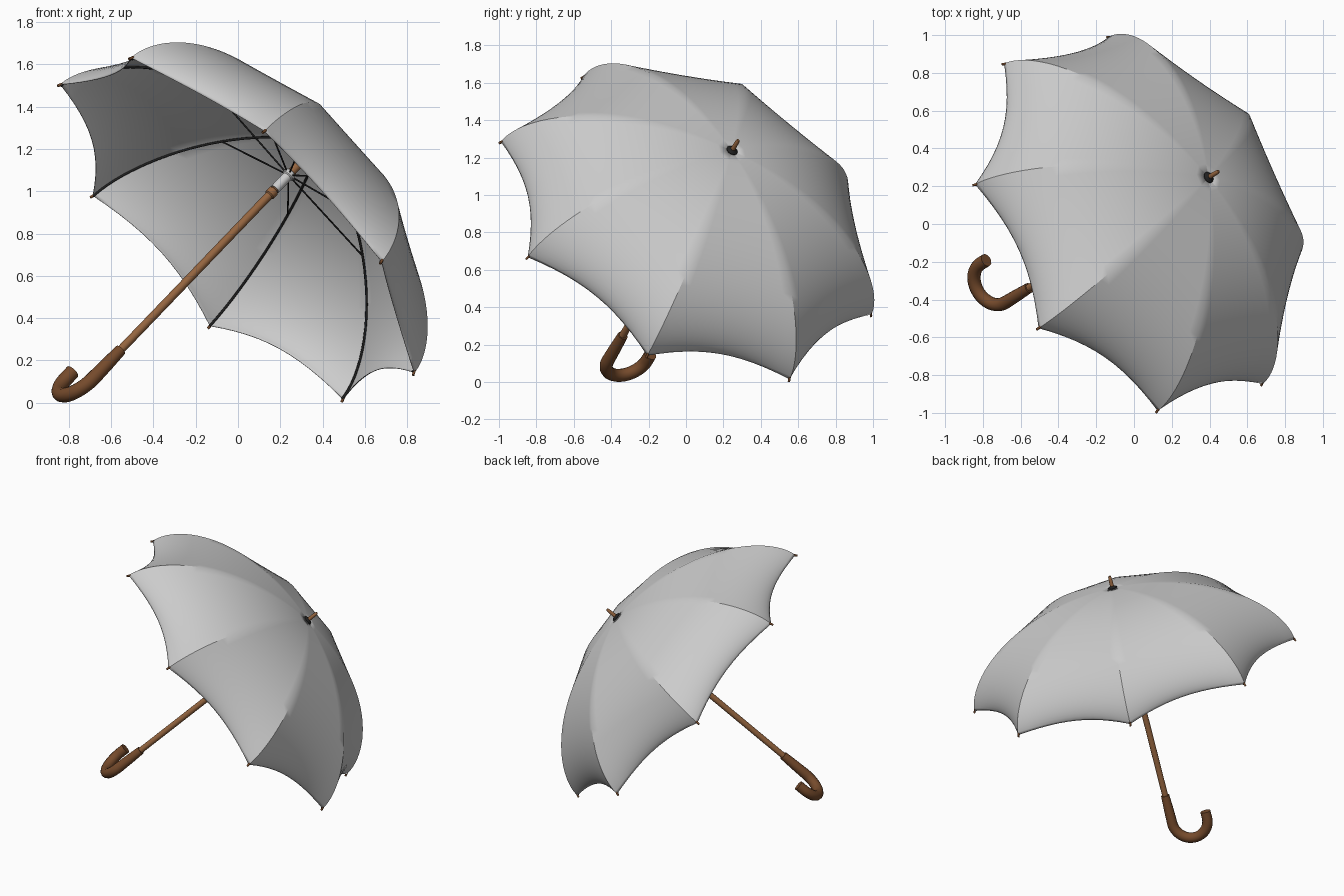
import bpy, math
from mathutils import Vector, Matrix

if "Cube" in bpy.data.objects:
    bpy.data.objects.remove(bpy.data.objects["Cube"])

# Tilted frame: local z is the shaft axis, local x points at the first rib tip
W = Vector((0.637, 0.392, 0.663)).normalized()
U = Vector((0.114, -0.902, 0.416))
U = (U - W * U.dot(W)).normalized()
V = W.cross(U)
FRAME = Matrix.Translation((-0.004, 0.001, 0.823)) @ Matrix((U, V, W)).transposed().to_4x4()

R, H, RIBS = 1.10, 0.625, 8      # canopy radius, height, rib count
ROWS, COLS = 28, 12              # canopy grid per panel


def material(name, rgb):
    m = bpy.data.materials.new(name)
    m.diffuse_color = (*rgb, 1)
    m.use_nodes = True
    m.node_tree.nodes["Principled BSDF"].inputs["Base Color"].default_value = m.diffuse_color
    return m


BROWN = material("wood", (0.30, 0.13, 0.05))
DARK = material("dark_wood", (0.18, 0.07, 0.025))
BLACK = material("black_metal", (0.015, 0.015, 0.015))


def profile(t):
    """Rib curve, t = 0 at the crown and 1 at the tip, as (radius, height)."""
    a = t * math.pi / 2
    return R * math.sin(a), H * max(math.cos(a), 0) ** 1.2


def polar(r, k, z):
    a = k * 2 * math.pi / RIBS
    return Vector((r * math.cos(a), r * math.sin(a), z))


def add(name, data, mat=None):
    ob = bpy.data.objects.new(name, data)
    bpy.context.collection.objects.link(ob)
    ob.matrix_world = FRAME
    if mat:
        data.materials.append(mat)
    return ob


def tubes(name, paths, radius, mat):
    cu = bpy.data.curves.new(name, 'CURVE')
    cu.dimensions = '3D'
    cu.bevel_depth = radius
    cu.bevel_resolution = 4 if radius > 0.01 else 1
    cu.use_fill_caps = True
    for pts in paths:
        s = cu.splines.new('POLY')
        s.points.add(len(pts) - 1)
        for p, co in zip(s.points, pts):
            p.co = (*co, 1)
        s.use_smooth = True
    return add(name, cu, mat)


def smooth(ob):
    bpy.ops.object.select_all(action='DESELECT')
    ob.select_set(True)
    bpy.context.view_layer.objects.active = ob
    bpy.ops.object.shade_smooth_by_angle()


def lathe(name, outline, mat=None, n=24):
    """Turn an (r, z) outline about the shaft axis."""
    verts = [(r * math.cos(2 * math.pi * i / n), r * math.sin(2 * math.pi * i / n), z)
             for r, z in outline for i in range(n)]
    faces = [(j * n + i, j * n + (i + 1) % n, (j + 1) * n + (i + 1) % n, (j + 1) * n + i)
             for j in range(len(outline) - 1) for i in range(n)]
    last = (len(outline) - 1) * n
    faces += [tuple(reversed(range(n))), tuple(range(last, last + n))]
    me = bpy.data.meshes.new(name)
    me.from_pydata(verts, [], faces)
    ob = add(name, me, mat)
    smooth(ob)
    return ob


# Canopy: panels stretched flat between ribs with a scalloped hem
n = RIBS * COLS
verts, faces = [], []
for j in range(ROWS + 1):
    t = 0.012 + 0.988 * j / ROWS
    r, z = profile(t)
    for i in range(n):
        k, a = divmod(i, COLS)
        a /= COLS
        p = polar(r, k, z).lerp(polar(r, k + 1, z), a)
        sag = 4 * a * (1 - a)
        s = 1 - 0.062 * sag * t ** 3
        verts.append((p.x * s, p.y * s, p.z + 0.04 * sag * t ** 6))
for j in range(ROWS):
    for i in range(n):
        i2 = (i + 1) % n
        faces.append((j * n + i, (j + 1) * n + i, (j + 1) * n + i2, j * n + i2))
me = bpy.data.meshes.new("canopy")
me.from_pydata(verts, [], faces)
canopy = add("canopy", me)
smooth(canopy)
mod = canopy.modifiers.new("thickness", 'SOLIDIFY')
mod.thickness = 0.003

# Ribs under the seams, stretchers and rib end caps
ribs, stretchers, caps = [], [], []
for k in range(RIBS):
    pts = []
    for j in range(25):
        r, z = profile(0.015 + 0.985 * j / 24)
        pts.append(polar(r - 0.008 * r / R, k, z - 0.008 * (1 - r / R) - 0.003))
    ribs.append(pts)
    stretchers.append([polar(0.022, k, 0.385), polar(0.61, k, 0.488)])
    caps.append([polar(R - 0.008, k, 0.012), polar(R + 0.004, k, -0.014)])
tubes("ribs", ribs, 0.006, BLACK)
tubes("stretchers", stretchers, 0.004, BLACK)
tubes("rib_end_caps", caps, 0.007, DARK)

# Shaft, runner, collar and crown parts
lathe("shaft", [(0.02, -0.90), (0.02, 0.62)], BROWN)
lathe("collar", [(0.02, 0.235), (0.026, 0.24), (0.026, 0.27), (0.02, 0.275)], BROWN)
lathe("runner", [(0.024, 0.28), (0.024, 0.37), (0.03, 0.375), (0.03, 0.395), (0.024, 0.40)])
lathe("crown_cap", [(0.022, 0.60), (0.031, 0.618), (0.031, 0.628), (0.014, 0.64)], BLACK)
lathe("ferrule", [(0.014, 0.62), (0.011, 0.70), (0.007, 0.71)], BROWN)

# Crook handle: straight grip, half circle, short return
e = Vector((-0.524, 0.852, 0))
e = Vector((e.dot(U), e.dot(V), 0)).normalized()
HR, Z0 = 0.122, -1.065
path = [Vector((0, 0, -0.865)), Vector((0, 0, -0.96))]
for i in range(25):
    a = math.pi * i / 24
    path.append(e * (HR - HR * math.cos(a)) + Vector((0, 0, Z0 - HR * math.sin(a))))
path.append(e * 2 * HR + Vector((0, 0, -1.02)))
handle = tubes("handle", [path], 0.035, DARK)
points = handle.data.splines[0].points
points[0].radius = 0.8
points[1].radius = 0.92
